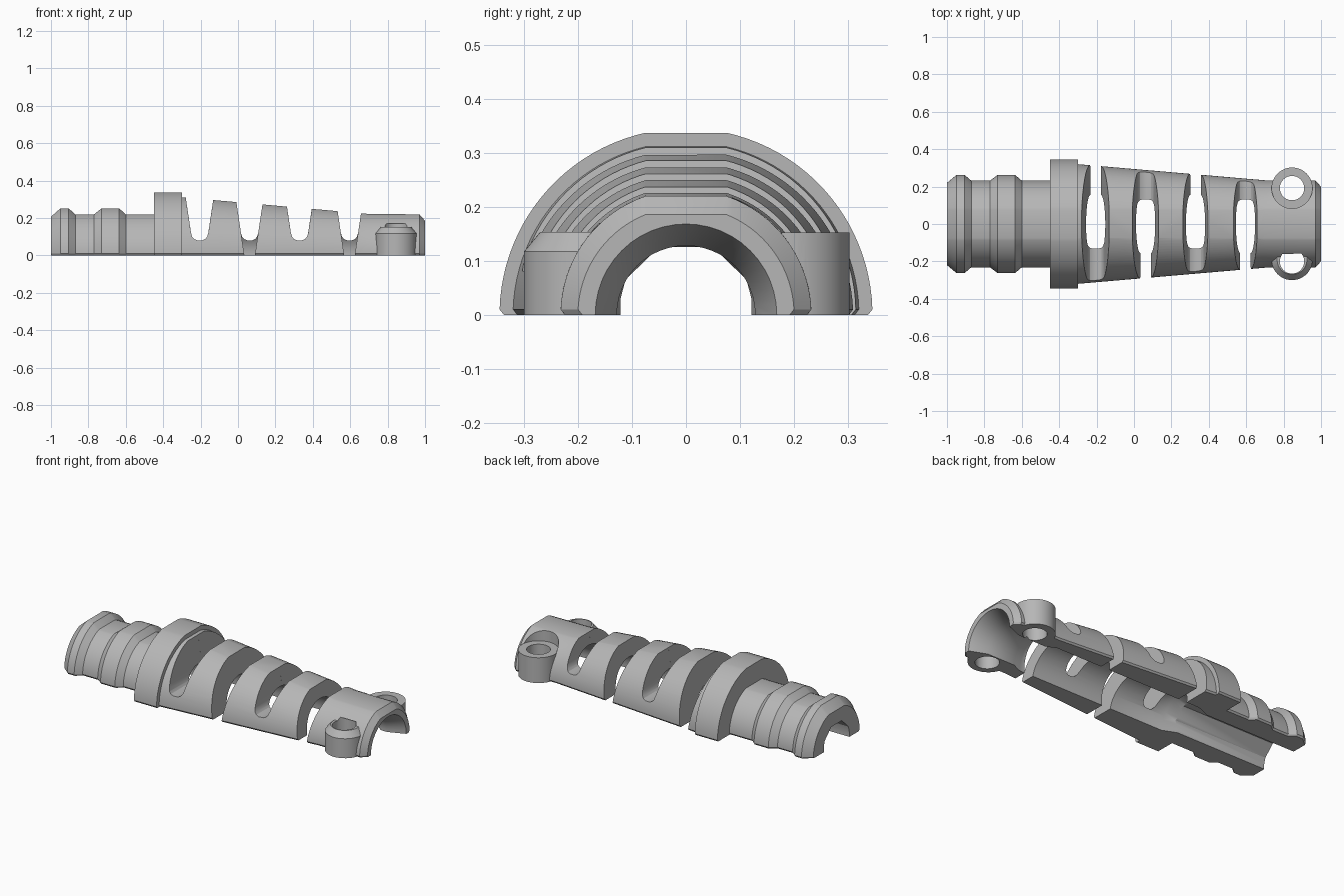
import bpy, bmesh, math

if "Cube" in bpy.data.objects:
    bpy.data.objects.remove(bpy.data.objects["Cube"], do_unlink=True)

grey = bpy.data.materials.new("mid_grey_plastic")
grey.use_nodes = True
grey.diffuse_color = (0.47, 0.47, 0.47, 1)
grey.node_tree.nodes["Principled BSDF"].inputs["Base Color"].default_value = (0.47, 0.47, 0.47, 1)


def loft(name, rings):
    """Skin a row of closed rings and cap both ends."""
    bm = bmesh.new()
    loops = [[bm.verts.new(p) for p in ring] for ring in rings]
    for a, b in zip(loops, loops[1:]):
        for i in range(len(a)):
            j = (i + 1) % len(a)
            bm.faces.new((a[i], a[j], b[j], b[i]))
    bm.faces.new(loops[0])
    bm.faces.new(loops[-1])
    bmesh.ops.recalc_face_normals(bm, faces=bm.faces)
    mesh = bpy.data.meshes.new(name)
    bm.to_mesh(mesh)
    bm.free()
    mesh.materials.append(grey)
    ob = bpy.data.objects.new(name, mesh)
    bpy.context.collection.objects.link(ob)
    return ob


def combine(target, tool, operation):
    """Apply a boolean and discard the tool."""
    mod = target.modifiers.new("bool", "BOOLEAN")
    mod.operation, mod.object, mod.solver = operation, tool, "EXACT"
    bpy.context.view_layer.objects.active = target
    bpy.ops.object.modifier_apply(modifier=mod.name)
    bpy.data.objects.remove(tool, do_unlink=True)


def circle(r, n=48):
    return [(r * math.cos(math.tau * i / n), r * math.sin(math.tau * i / n)) for i in range(n)]


def post(name, y, steps):
    """Upright turned part at the screw position; steps are (z, radius)."""
    return loft(name, [[(0.845 + u, y + v, z) for u, v in circle(r)] for z, r in steps])


def half_section(x, r, flat=0.075, n=22):
    """Half-round section with a flat crown and a small chamfer at the base."""
    start, end = math.asin(0.01 / r), math.acos(flat / r)
    side = [(r - 0.008, 0)]
    for i in range(n + 1):
        a = start + (end - start) * i / n
        side.append((r * math.cos(a), r * math.sin(a)))
    return [(x, y, z) for y, z in side] + [(x, -y, z) for y, z in reversed(side)]


# Outer shell: ribbed collar, flange, tapered sleeve and end block
profile = [(-1, .22), (-.95, .262), (-.905, .262), (-.87, .232), (-.77, .232),
           (-.73, .262), (-.635, .262), (-.6, .232), (-.45, .232), (-.45, .345),
           (-.3, .345), (-.3, .32), (.7, .234), (.97, .232), (1, .2)]
body = loft("strain_relief_half", [half_section(x, r) for x, r in profile])

# Screw bosses: one spot-faced into the end block, one with a chamfered rim
combine(body, post("spot_face", .192, [(.152, .109), (.4, .109)]), "DIFFERENCE")
combine(body, post("left_boss", .192, [(0, .11), (.152, .11)]), "UNION")
combine(body, post("right_boss", -.19, [(0, .11), (.117, .11), (.153, .08)]), "UNION")

# Cable bore: round in the sleeve, flared at the end, faceted in the collar
bore = [(-.45, .1), (-.32, .155), (.66, .155), (.72, .128), (.9, .128), (1, .168), (1.05, .19)]
combine(body, loft("bore", [[(x, u, v) for u, v in circle(r)] for x, r in bore]), "DIFFERENCE")
half = [(.121, -.1), (.121, .03), (.112, .065), (.05, .125)]
facets = half + [(-y, z) for y, z in reversed(half)]
combine(body, loft("collar_bore", [[(x, y, z) for y, z in facets] for x in (-1.1, -.38)]), "DIFFERENCE")

# Screw holes
combine(body, post("left_hole", .192, [(-.1, .065), (.4, .065)]), "DIFFERENCE")
combine(body, post("right_hole", -.2, [(-.1, .065), (.17, .065)]), "DIFFERENCE")


# Flex slots: alternately open to one side, with a rounded floor on the other
def slot(name, x, y0, y1, right_edge):
    outline = [(-u, z) for u, z in right_edge] + list(reversed(right_edge))
    return loft(name, [[(x + u, y, z) for u, z in outline] for y in (y0, y1)])


open_edge = [(.088, .4), (.028, 0), (.028, -.1)]
round_edge = [(.088, .4), (.05, .145), (.046, .12), (.04, .1), (.03, .088), (.014, .081)]
for i in range(4):
    x, s = -.205 + .267 * i, (1 if i % 2 == 0 else -1)
    combine(body, slot("open_slot", x, -.02 * s, .5 * s, open_edge), "DIFFERENCE")
    combine(body, slot("round_slot", x, .02 * s, -.5 * s, round_edge), "DIFFERENCE")

# Smooth curved walls, keep creases crisp
bpy.ops.object.select_all(action="DESELECT")
body.select_set(True)
bpy.context.view_layer.objects.active = body
bpy.ops.object.shade_smooth_by_angle(angle=math.radians(25))
